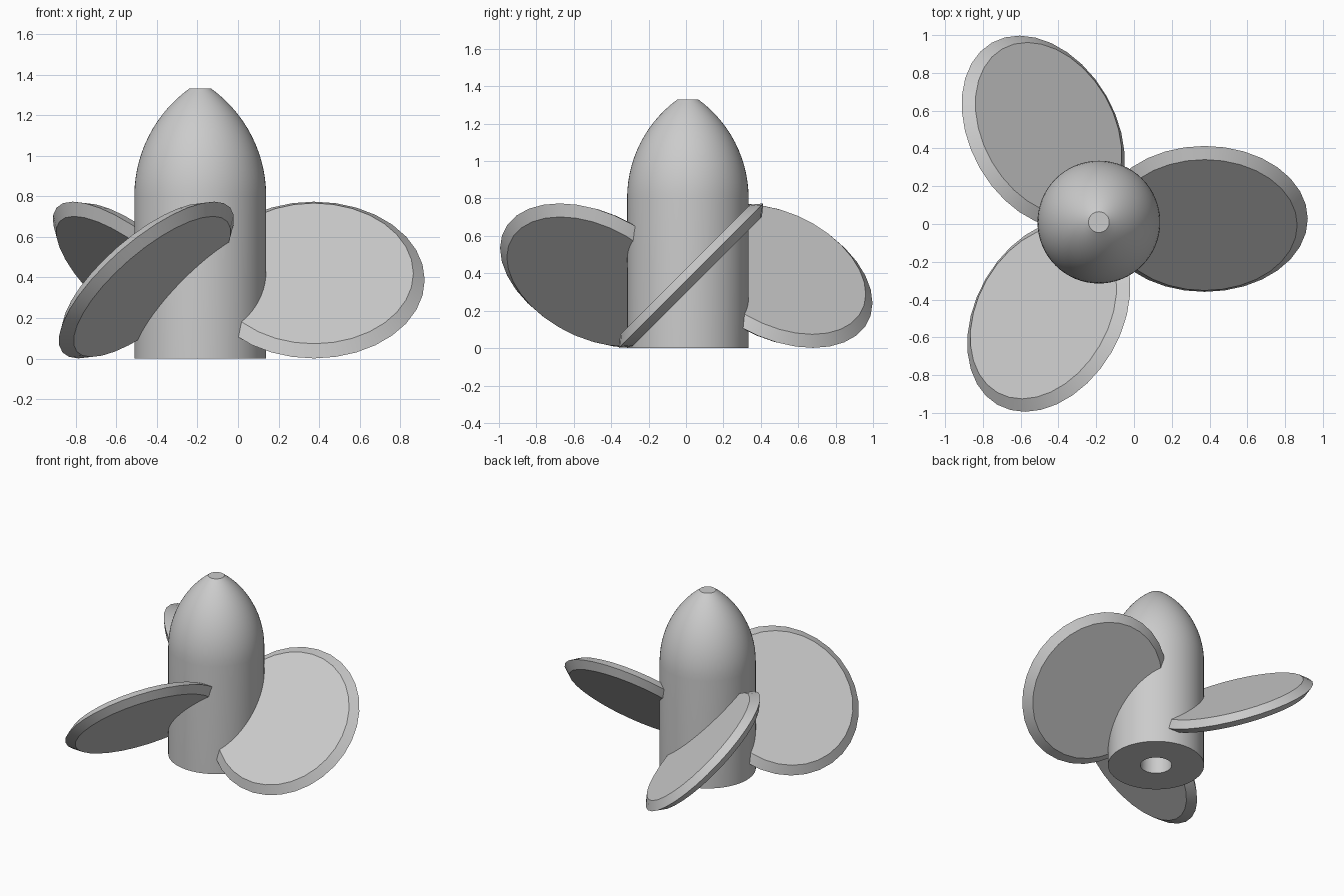
import bpy, bmesh, math
from mathutils import Matrix, Vector

if "Cube" in bpy.data.objects:
    bpy.data.objects.remove(bpy.data.objects["Cube"], do_unlink=True)

AXIS = Vector((-0.186, 0.01, 0))
HUB_R, TIP_R, SHOULDER, HEIGHT = 0.325, 0.055, 0.8, 1.33
BORE_R, BORE_DEPTH = 0.106, 0.7

grey = bpy.data.materials.new("light grey")
colour = (0.6, 0.6, 0.6, 1)
grey.diffuse_color = colour
grey.use_nodes = True
grey.node_tree.nodes["Principled BSDF"].inputs["Base Color"].default_value = colour


def lathe(name, profile, sides, matrix):
    """Revolve (radius, height) points about z; both ends sit on the axis."""
    bm = bmesh.new()
    verts = [bm.verts.new((r, 0, z)) for r, z in profile]
    edges = [bm.edges.new(pair) for pair in zip(verts, verts[1:])]
    bmesh.ops.spin(bm, geom=verts + edges, cent=(0, 0, 0), axis=(0, 0, 1),
                   angle=math.tau, steps=sides, use_duplicate=False)
    bmesh.ops.remove_doubles(bm, verts=bm.verts, dist=1e-4)
    bmesh.ops.dissolve_degenerate(bm, edges=bm.edges, dist=1e-5)
    bmesh.ops.recalc_face_normals(bm, faces=bm.faces)
    bm.transform(matrix)
    mesh = bpy.data.meshes.new(name)
    bm.to_mesh(mesh)
    bm.free()
    mesh.materials.append(grey)
    obj = bpy.data.objects.new(name, mesh)
    bpy.context.collection.objects.link(obj)
    return obj


def smooth(obj):
    bpy.ops.object.select_all(action='DESELECT')
    obj.select_set(True)
    bpy.context.view_layer.objects.active = obj
    bpy.ops.object.shade_smooth_by_angle(angle=math.radians(30))


# Hub: blind shaft bore, straight wall, then a pointed arch nose with a flat tip
drop, rise = HUB_R - TIP_R, HEIGHT - SHOULDER
arc_r = (drop ** 2 + rise ** 2) / (2 * drop)
arc_end = math.asin(rise / arc_r)
profile = [(0, BORE_DEPTH), (BORE_R, BORE_DEPTH), (BORE_R, 0), (HUB_R, 0)]
for i in range(15):
    a = arc_end * i / 14
    profile.append((HUB_R - arc_r * (1 - math.cos(a)), SHOULDER + arc_r * math.sin(a)))
profile.append((0, HEIGHT))
place = Matrix.Translation(AXIS)
smooth(lathe("hub", profile, 64, place))

# Cutter that keeps the bore clear of the blade roots
cutter = lathe("bore_cutter", [(0, -0.1), (0.2, -0.1), (0.2, 0.9), (0, 0.9)], 32, place)
cutter.hide_render = True
cutter.hide_viewport = True

# Blades: round plates with bevelled rims, pitched 45 degrees
plate = [(0, -0.046), (0.49, -0.046), (0.546, 0), (0.49, 0.046), (0, 0.046)]
for i, name in enumerate(("left_blade", "back_right_blade", "front_right_blade")):
    turn = Matrix.Rotation(math.tau * i / 3, 4, 'Z')
    offset = Matrix.Translation((0.56, 0.017, 0.3875))
    pitch = Matrix.Rotation(math.radians(45), 4, 'X')
    blade = lathe(name, plate, 32, place @ turn @ offset @ pitch)
    cut = blade.modifiers.new("clear bore", 'BOOLEAN')
    cut.operation = 'DIFFERENCE'
    cut.object = cutter
    cut.solver = 'EXACT'
    smooth(blade)
    bpy.ops.object.modifier_apply(modifier=cut.name)

bpy.data.objects.remove(cutter, do_unlink=True)
